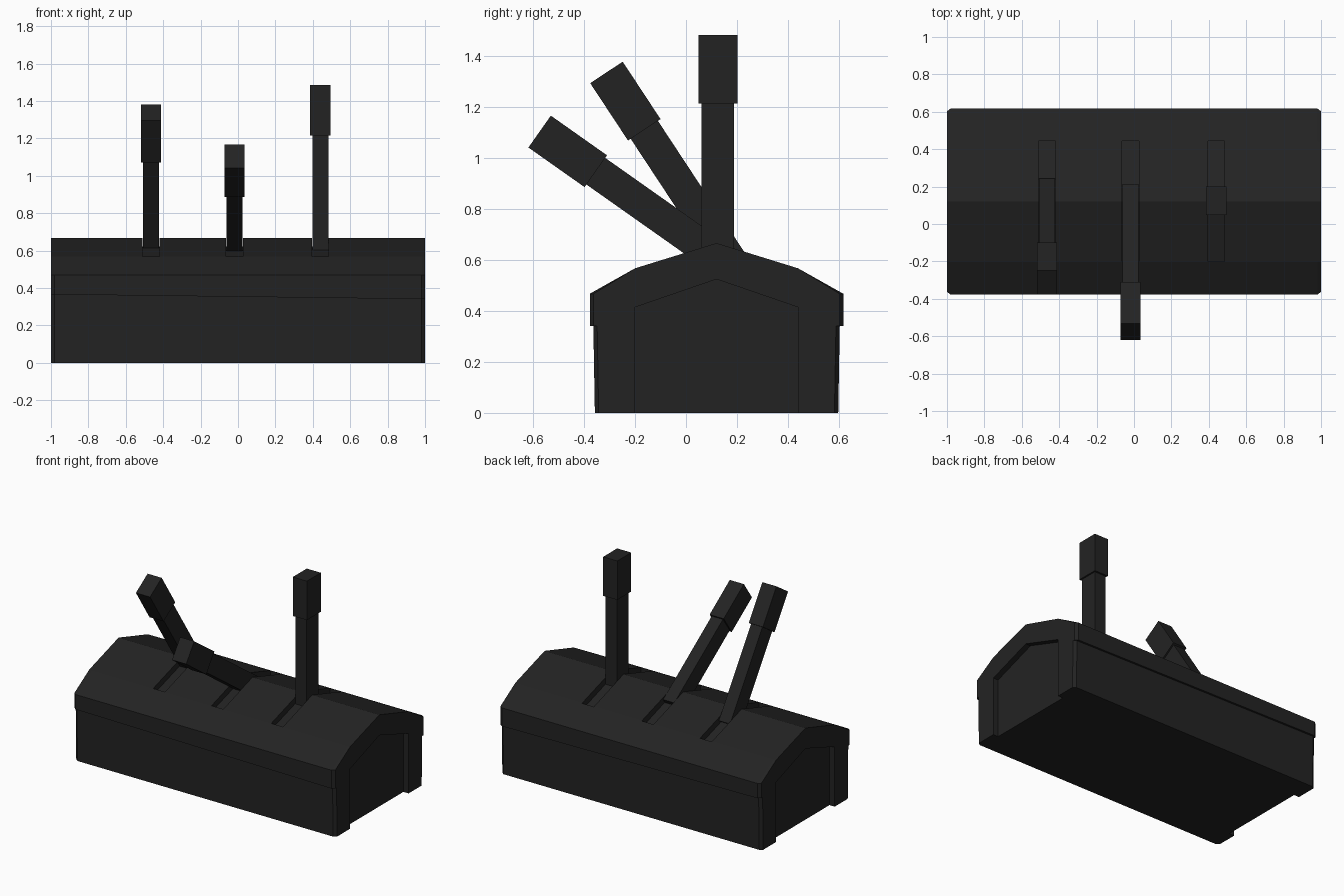
import bpy, bmesh
from mathutils import Vector, Matrix

old = bpy.data.objects.get("Cube")
if old:
    bpy.data.objects.remove(old, do_unlink=True)

black = bpy.data.materials.new("charcoal black")
black.use_nodes = True
colour = (0.0165, 0.0165, 0.0165, 1)
black.diffuse_color = colour
black.node_tree.nodes["Principled BSDF"].inputs["Base Color"].default_value = colour

MID = 0.12  # y of the ridge


def finish(bm, name):
    bmesh.ops.recalc_face_normals(bm, faces=bm.faces)
    mesh = bpy.data.meshes.new(name)
    bm.to_mesh(mesh)
    bm.free()
    ob = bpy.data.objects.new(name, mesh)
    bpy.context.scene.collection.objects.link(ob)
    mesh.materials.append(black)
    return ob


def loft(name, sections):
    """Skin a row of (x, [(y, z), ...]) cross-sections and cap both ends."""
    bm = bmesh.new()
    rings = [[bm.verts.new((x, y, z)) for y, z in pts] for x, pts in sections]
    for a, b in zip(rings, rings[1:]):
        for i in range(len(a)):
            j = (i + 1) % len(a)
            bm.faces.new((a[i], a[j], b[j], b[i]))
    bm.faces.new(rings[0])
    bm.faces.new(rings[-1])
    return finish(bm, name)


def housing_section(x, trim):
    """Symmetric outline with a small lip above the slightly sloping seam."""
    seam = 0.353 - 0.0125 * x
    half = [(0.478 - trim, 0), (0.484 - trim, seam), (0.498 - trim, seam),
            (0.498 - trim, 0.468), (0.32, 0.568)]
    right = [(MID + w, z) for w, z in half]
    left = [(MID - w, z) for w, z in reversed(half)]
    return x, right + [(MID, 0.667)] + left


# Housing with trimmed end corners
housing = loft("housing", [housing_section(x, t) for x, t in
                           ((-1, 0.015), (-0.98, 0), (0.98, 0), (1, 0.015))])

# Cutters: recessed end panels and lever slots
cutters = []
arch = [(-0.2, -0.1), (-0.2, 0.415), (MID, 0.525), (0.44, 0.415), (0.44, -0.1)]
for side, x in (("right", -1), ("left", 1)):
    cutters.append(loft(side + "_end_cutter", [(x * 0.96, arch), (x * 1.1, arch)]))

slot = [(-0.2, 0.525), (MID, 0.622), (0.445, 0.52), (0.445, 0.8), (-0.2, 0.8)]
levers = {
    # name: (x, foot (y, z), tip (y, z))
    "left": (0.44, (0.125, 0.57), (0.125, 1.485)),
    "middle": (-0.018, (0.178, 0.574), (-0.575, 1.105)),
    "right": (-0.465, (0.19, 0.575), (-0.3125, 1.3375)),
}
for name, (x, foot, tip) in levers.items():
    cutters.append(loft(name + "_slot_cutter", [(x - 0.045, slot), (x + 0.045, slot)]))

for cutter in cutters:
    cutter.hide_render = True
    cutter.hide_viewport = True
    mod = housing.modifiers.new(cutter.name, 'BOOLEAN')
    mod.operation = 'DIFFERENCE'
    mod.solver = 'EXACT'
    mod.object = cutter

# Bake the cuts, then drop the cutters
for cutter in cutters:
    cutter.hide_viewport = False
bpy.context.view_layer.update()
graph = bpy.context.evaluated_depsgraph_get()
cut_mesh = bpy.data.meshes.new_from_object(housing.evaluated_get(graph))
housing.modifiers.clear()
housing.data = cut_mesh
for cutter in cutters:
    bpy.data.objects.remove(cutter, do_unlink=True)


def bar(name, start, end, width, depth):
    """Box running from start to end, width across x."""
    axis = end - start
    across = Vector((1, 0, 0))
    up = axis.normalized()
    turn = Matrix((across, up.cross(across), up)).transposed().to_4x4()
    bm = bmesh.new()
    bmesh.ops.create_cube(bm, size=1, matrix=Matrix.Translation((start + end) / 2) @ turn
                          @ Matrix.Diagonal((width, depth, axis.length, 1)))
    return finish(bm, name)


# Levers with thicker grips
for name, (x, foot, tip) in levers.items():
    foot, tip = Vector((x, *foot)), Vector((x, *tip))
    neck = tip - (tip - foot).normalized() * 0.27
    bar(name + "_lever_rod", foot, neck, 0.086, 0.128)
    bar(name + "_lever_grip", neck, tip, 0.108, 0.153)
